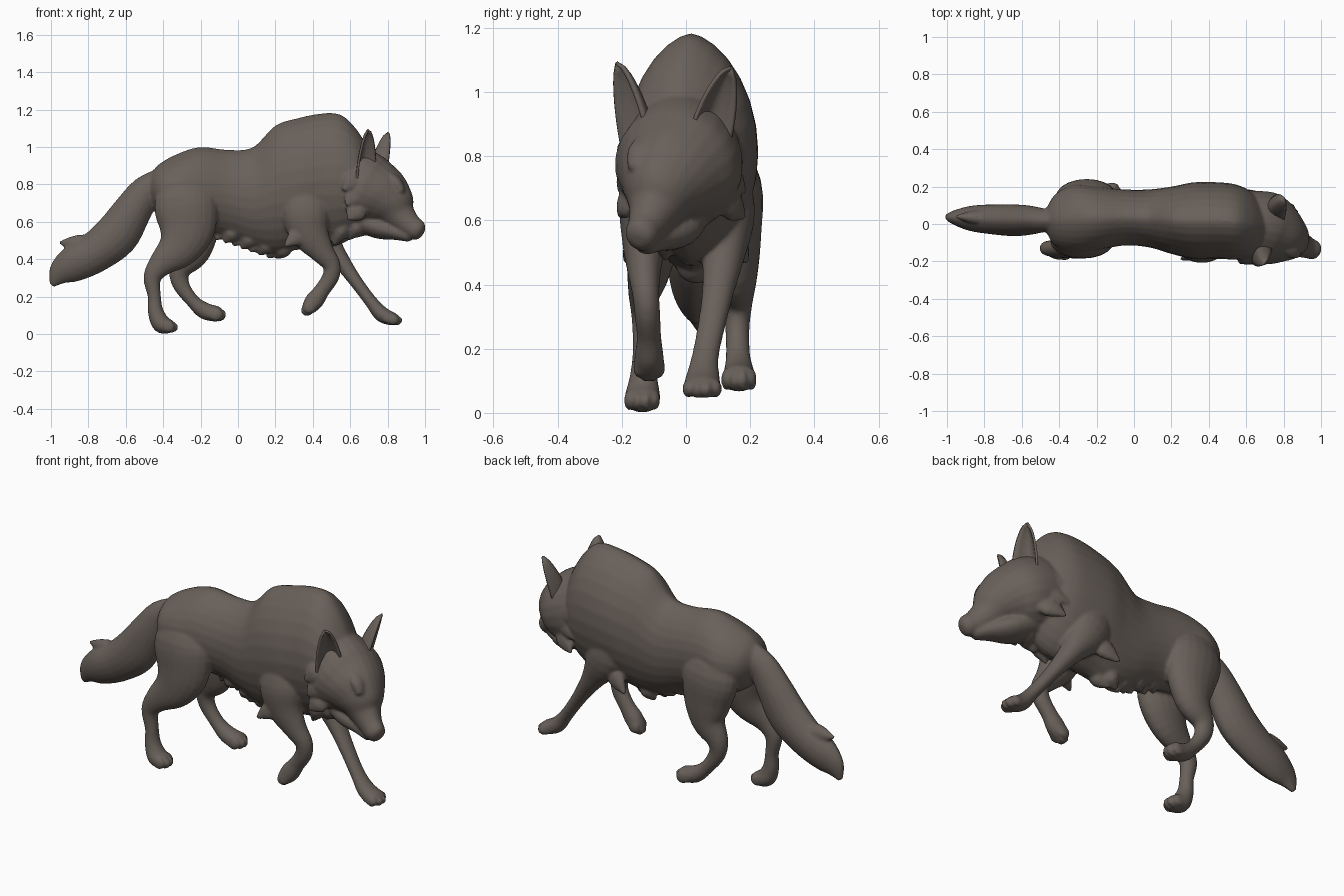
import bpy, bmesh, math, random
from mathutils import Vector

if "Cube" in bpy.data.objects:
    bpy.data.objects.remove(bpy.data.objects["Cube"])

random.seed(4)
fur = bpy.data.materials.new("grey_brown_fur")
fur.diffuse_color = (0.14, 0.117, 0.101, 1)
fur.use_nodes = True
fur.node_tree.nodes["Principled BSDF"].inputs["Base Color"].default_value = fur.diffuse_color
body_parts = []


def select(objs):
    bpy.ops.object.select_all(action='DESELECT')
    for o in objs:
        o.select_set(True)
    bpy.context.view_layer.objects.active = objs[0]


def finish(name, bm):
    bmesh.ops.recalc_face_normals(bm, faces=bm.faces)
    me = bpy.data.meshes.new(name)
    bm.to_mesh(me)
    bm.free()
    me.materials.append(fur)
    ob = bpy.data.objects.new(name, me)
    bpy.context.collection.objects.link(ob)
    return ob


def spline(pts, steps):
    """Catmull-Rom through tuples of any length."""
    out, n = [], len(pts)
    for i in range(n - 1):
        a, b, c, d = (pts[max(0, min(n - 1, i + k))] for k in (-1, 0, 1, 2))
        for s in range(steps):
            t = s / steps
            out.append([0.5 * (2 * q + (r - p) * t + (2 * p - 5 * q + 4 * r - u) * t * t
                               + (3 * q - p - 3 * r + u) * t ** 3)
                        for p, q, r, u in zip(a, b, c, d)])
    return out + [list(pts[-1])]


def loft(name, pts, side=(0, 1, 0), power=1.0, fwd=None, steps=4, sides=20, round_end=True):
    """Skin of oval rings: pts are (x, y, z, half width, half height)."""
    pts = spline(pts, steps)
    P = [Vector(p[:3]) for p in pts]
    rings = []
    for i, p in enumerate(pts):
        T = Vector(fwd) if fwd else (P[min(i + 1, len(P) - 1)] - P[max(i - 1, 0)]).normalized()
        rings.append((P[i], T, max(p[3], .003), max(p[4], .003)))
    if round_end:
        c, T, a, b = rings[-1]
        rings += [(c + T * b * .35, T, a * .8, b * .8), (c + T * b * .55, T, a * .4, b * .4)]
    bm = bmesh.new()
    loops = []
    for c, T, a, b in rings:
        S = Vector(side)
        S = (S - T * S.dot(T)).normalized()
        U = T.cross(S)
        ring = []
        for k in range(sides):
            t = 2 * math.pi * k / sides
            s = math.sin(t)
            ring.append(bm.verts.new(c + S * a * math.copysign(abs(s) ** power, s)
                                     + U * b * math.cos(t)))
        loops.append(ring)
    for r, q in zip(loops, loops[1:]):
        for k in range(sides):
            m = (k + 1) % sides
            bm.faces.new((r[k], r[m], q[m], q[k]))
    bm.faces.new(loops[0])
    bm.faces.new(loops[-1])
    body_parts.append(finish(name, bm))


# trunk: x, top z, bottom z, centre y, half width
trunk = [(-.47, .85, .72, .02, .06), (-.42, .91, .63, .02, .14), (-.32, .965, .57, .03, .18),
         (-.2, 1.0, .54, .03, .17), (-.05, .985, .51, .035, .15), (.08, 1.0, .46, .03, .155),
         (.2, 1.115, .43, .02, .18), (.32, 1.155, .45, .018, .205), (.45, 1.18, .46, .018, .205),
         (.55, 1.172, .48, .01, .2), (.63, 1.1, .53, -.005, .175), (.7, .99, .6, -.02, .12)]
loft("trunk", [(x, y, (t + b) / 2, w, (t - b) / 2) for x, t, b, y, w in trunk],
     power=1.25, fwd=(1, 0, 0), sides=28, steps=6, round_end=False)

# head, turned towards the front and lowered
LAT = (.29, .957, 0)
loft("head", [(.55, .0, .82, .16, .2), (.63, -.01, .79, .19, .21), (.71, -.03, .755, .2, .2),
              (.775, -.055, .725, .17, .17), (.83, -.08, .68, .125, .13),
              (.87, -.1, .628, .082, .088), (.92, -.123, .58, .06, .066),
              (.962, -.14, .554, .052, .056)], side=LAT, steps=5, sides=24, power=1.1)
loft("nose", [(.94, -.132, .6, .025, .02), (.96, -.138, .59, .032, .028),
              (.978, -.143, .572, .03, .028)], side=LAT, sides=12)
loft("jaw", [(.63, -.01, .63, .09, .07), (.75, -.05, .575, .1, .065),
             (.85, -.095, .545, .062, .043), (.915, -.125, .525, .04, .033)], side=LAT)
for s in (-1, 1):
    loft("brow_%d" % s, [(.79 - .02 * s, -.06 + s * .07, .85, .03, .02),
                         (.83 - .02 * s, -.075 + s * .07, .81, .04, .028),
                         (.855 - .02 * s, -.085 + s * .075, .765, .025, .02)], side=LAT, sides=12)

# tail
loft("tail", [(-.38, .02, .84, .05, .06), (-.49, .02, .765, .065, .085), (-.57, .02, .65, .08, .105),
              (-.65, .02, .53, .085, .12), (-.76, .025, .44, .08, .11), (-.87, .03, .38, .068, .1),
              (-.95, .035, .325, .04, .07), (-.995, .04, .26, .01, .015)],
     power=1.2, round_end=False)


def limb(name, pts, toe_dir):
    """Leg from (x, z, half depth, y, half width), plus four toes on the end."""
    loft(name, [(x, y, z, ry, r) for x, z, r, y, ry in pts])
    x, z, r, y, ry = pts[-1]
    d = Vector(toe_dir).normalized()
    for i, off in enumerate((-.72, -.25, .25, .72)):
        reach = .012 if abs(off) < .5 else -.006
        c = Vector((x, y + off * ry, z - .003)) + d * reach
        loft(name + "_toe_%d" % i, [(*(c - d * .045), ry * .2, r * .5), (*c, ry * .31, r * .86),
                                    (*(c + d * .018), ry * .25, r * .66)], sides=10)


limb("near_hind_leg", [(-.27, .86, .09, -.05, .05), (-.28, .72, .165, -.09, .085), (-.275, .57, .155, -.1, .085),
                       (-.32, .46, .115, -.115, .07), (-.41, .375, .07, -.13, .05), (-.458, .3, .048, -.13, .04),
                       (-.447, .2, .035, -.13, .036), (-.44, .12, .042, -.132, .042),
                       (-.41, .055, .05, -.135, .055), (-.365, .042, .038, -.137, .055)], (1, 0, -.1))
limb("far_hind_leg", [(-.27, .86, .09, .1, .06), (-.26, .71, .16, .145, .09), (-.24, .56, .14, .15, .085),
                      (-.25, .44, .1, .155, .07), (-.31, .345, .06, .16, .048), (-.305, .265, .045, .16, .038),
                      (-.245, .18, .036, .162, .038), (-.18, .125, .045, .165, .048),
                      (-.11, .107, .042, .165, .054)], (1, 0, -.1))
limb("near_front_leg", [(.36, .82, .1, -.09, .06), (.36, .66, .13, -.12, .085), (.385, .54, .105, -.13, .07),
                        (.45, .44, .066, -.13, .052), (.5, .37, .048, -.125, .042), (.495, .305, .045, -.12, .04),
                        (.45, .235, .042, -.115, .038), (.41, .18, .05, -.115, .045),
                        (.378, .14, .04, -.115, .048)], (-.7, 0, -.7))
limb("far_front_leg", [(.36, .8, .11, .11, .07), (.4, .63, .12, .13, .085), (.49, .48, .066, .115, .065),
                       (.56, .38, .045, .1, .05), (.635, .275, .035, .08, .043), (.71, .175, .034, .06, .042),
                       (.77, .105, .042, .052, .054), (.835, .078, .034, .05, .06)], (1, 0, -.15))


def tuft(name, root, tip, w, h):
    """Pointed lock of fur."""
    a, b = Vector(root), Vector(tip)
    loft(name, [(*a, w * .7, h * .7), (*a.lerp(b, .5), w, h), (*b, .006, .008)],
         side=(.2, 1, .1), sides=10, steps=3, round_end=False)


# fur locks: cheeks, elbows
for s in (-1, 1):
    for i in range(3):
        z = .83 - .08 * i
        tuft("cheek_fur_%d_%d" % (s, i), (.69 + .03 * s, s * .13 - .03, z + .02),
             (.56 + .015 * i, s * .195 - .012, z - .06), .035, .06)
    tuft("elbow_fur_%d" % s, (.39, s * .13, .58), (.25, s * .19, .47), .035, .055)

# fur locks hanging from the belly and chest
for i in range(8):
    x = -.1 + .046 * i
    z = .52 - .1 * min(1, (x + .1) / .28)
    tuft("belly_fur_%d" % i, (x + .05, .025 + .03 * (-1) ** i, z + .07),
         (x - .02, .025 + random.uniform(-.03, .03), z - .015), .045, .045)
for i in range(6):
    x = .5 + .04 * i
    tuft("chest_fur_%d" % i, (x + .05, -.02 + .05 * (-1) ** i, .62),
         (x - .03, -.03 + random.uniform(-.06, .06), .46 + .015 * i), .05, .045)
tuft("tail_fur", (-.74, .03, .47), (-.955, .04, .49), .04, .055)

# weld all of these into one continuous skin
select(body_parts)
bpy.ops.object.join()
body = bpy.context.view_layer.objects.active
body.name = "body"
weld = body.modifiers.new("weld", 'REMESH')
weld.mode, weld.voxel_size, weld.use_smooth_shade = 'VOXEL', .0085, True
soft = body.modifiers.new("soften", 'SMOOTH')
soft.factor, soft.iterations = .5, 4


def ear(name, inner, outer, tip, back):
    """Cupped leaf: a curved grid narrowing to the tip, then thickened."""
    inner, outer, tip, back = map(Vector, (inner, outer, tip, back))
    mid, half = (inner + outer) / 2, (outer - inner) / 2
    bm = bmesh.new()
    rows, cols, grid = 10, 8, []
    for i in range(rows + 1):
        t = i / rows
        w = (1 - t) ** .65 * (1 + .5 * t) + .02
        grid.append([bm.verts.new(mid.lerp(tip, t) + half * w * u + back * w * (1 - u * u))
                     for u in (2 * j / cols - 1 for j in range(cols + 1))])
    for i in range(rows):
        for j in range(cols):
            bm.faces.new((grid[i][j], grid[i][j + 1], grid[i + 1][j + 1], grid[i + 1][j]))
    ob = finish(name, bm)
    select([ob])
    bpy.ops.object.shade_smooth_by_angle(angle=math.radians(50))
    mod = ob.modifiers.new("thickness", 'SOLIDIFY')
    mod.thickness, mod.offset = .012, 0


ear("near_ear", (.735, -.125, .88), (.635, -.2, .81), (.695, -.218, 1.09), (-.03, .055, .01))
ear("far_ear", (.8, .02, .89), (.735, .13, .82), (.805, .14, 1.075), (-.06, -.02, .01))
